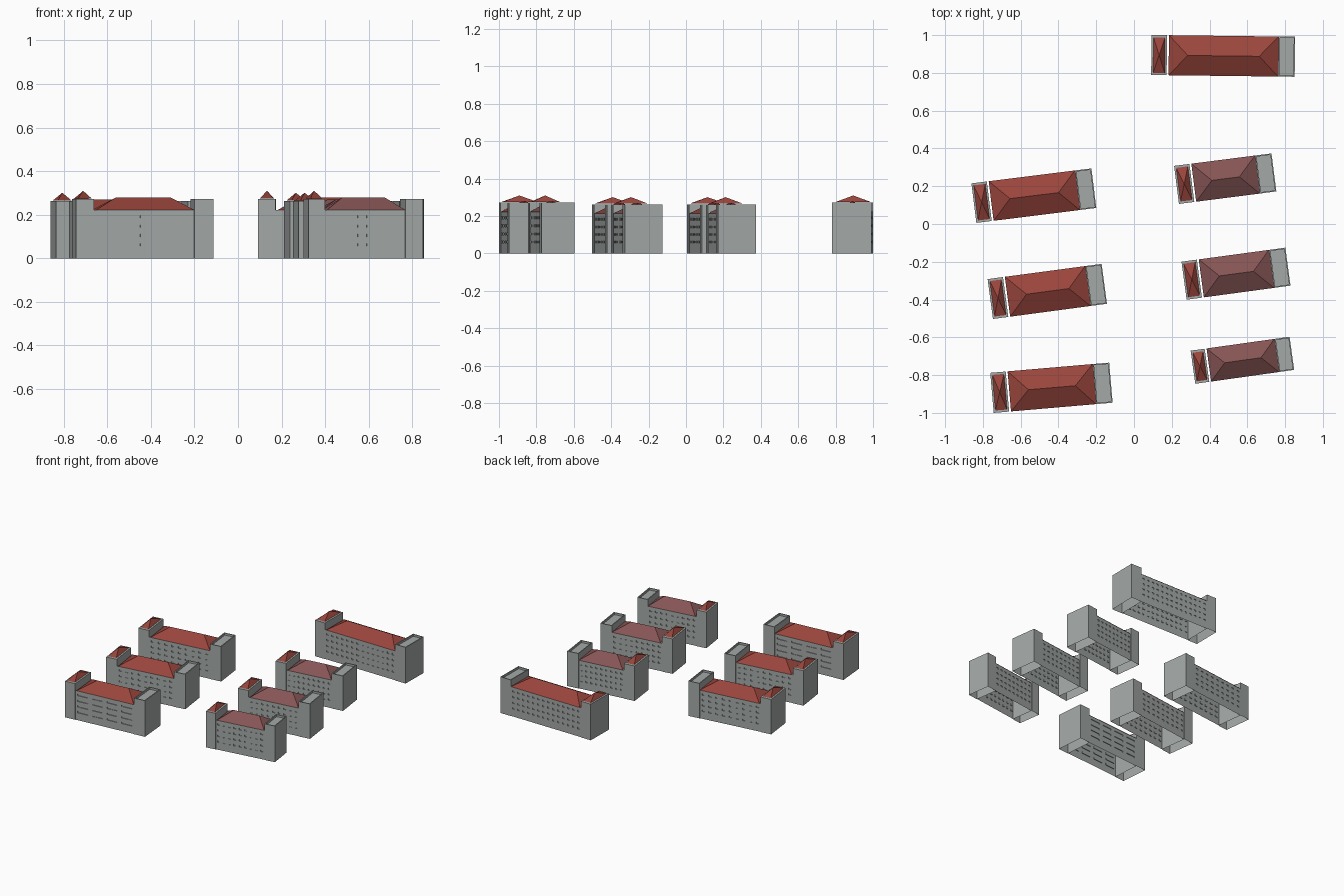
import bpy, bmesh, math
from mathutils import Matrix, Vector

cube = bpy.data.objects.get("Cube")
if cube:
    bpy.data.objects.remove(cube, do_unlink=True)


def material(name, rgb):
    m = bpy.data.materials.new(name)
    m.use_nodes = True
    m.diffuse_color = (*rgb, 1)
    m.node_tree.nodes["Principled BSDF"].inputs["Base Color"].default_value = (*rgb, 1)
    return m


GREY = material("wall grey", (0.37, 0.40, 0.39))
RED = material("roof red", (0.32, 0.06, 0.045))
MAUVE = material("roof mauve", (0.24, 0.09, 0.09))


def finish(bm, name, mat, place):
    bmesh.ops.remove_doubles(bm, verts=bm.verts, dist=1e-5)
    mesh = bpy.data.meshes.new(name)
    bm.to_mesh(mesh)
    bm.free()
    mesh.materials.append(mat)
    ob = bpy.data.objects.new(name, mesh)
    ob.matrix_world = place
    bpy.context.collection.objects.link(ob)
    return ob


def face(bm, *points):
    return bm.faces.new([bm.verts.new(p) for p in points])


def tower(name, x0, x1, half, top, place, parapet):
    """Open-bottomed block; the top may be sunk behind a parapet."""
    bm = bmesh.new()
    size = Matrix.Diagonal((x1 - x0, 2 * half, top, 1))
    bmesh.ops.create_cube(bm, size=1, matrix=Matrix.Translation(((x0 + x1) / 2, 0, top / 2)) @ size)
    bm.normal_update()
    bmesh.ops.delete(bm, geom=[f for f in bm.faces if f.normal.z < -0.5], context='FACES')
    if parapet:
        cap = [f for f in bm.faces if f.normal.z > 0.5]
        bmesh.ops.inset_region(bm, faces=cap, thickness=0.01)
        deck = bmesh.ops.extrude_discrete_faces(bm, faces=cap)["faces"]
        bmesh.ops.translate(bm, vec=(0, 0, -0.015), verts=list({v for f in deck for v in f.verts}))
    finish(bm, name, GREY, place)


def cuts(start, end, count, share):
    """Edges of evenly spaced openings, with solid wall between them."""
    pitch = (end - start) / count
    edges = [start]
    for i in range(count):
        mid = start + (i + 0.5) * pitch
        edges += [mid - pitch * share / 2, mid + pitch * share / 2]
    return edges + [end]


def main_block(name, x0, x1, half, eave, columns, rows, share, place):
    """Hollow body whose long walls carry rows of recessed windows."""
    bm = bmesh.new()
    xs = cuts(x0, x1, columns, share)
    zs = [0] + cuts(0.04, eave - 0.01, rows, 0.28) + [eave]
    for side in (-1, 1):
        y = side * half
        windows = []
        for i in range(len(xs) - 1):
            for j in range(len(zs) - 1):
                a, b, c, d = xs[i], xs[i + 1], zs[j], zs[j + 1]
                if side > 0:
                    a, b = b, a
                f = face(bm, (a, y, c), (b, y, c), (b, y, d), (a, y, d))
                if i % 2 == 1 and j % 2 == 0 and 0 < j < len(zs) - 2:
                    windows.append(f)
        panes = bmesh.ops.extrude_discrete_faces(bm, faces=windows)["faces"]
        bmesh.ops.translate(bm, vec=(0, -side * 0.005, 0),
                            verts=list({v for f in panes for v in f.verts}))
    for x, s in ((x0, 1), (x1, -1)):
        face(bm, (x, s * half, 0), (x, -s * half, 0), (x, -s * half, eave), (x, s * half, eave))
    finish(bm, name, GREY, place)


def hip_roof(name, x0, x1, half, base, top, hip, mat, place):
    """Four slopes meeting at a ridge, or at a point when the hips meet."""
    bm = bmesh.new()
    a, b, c, d = [Vector(p) for p in ((x0, -half, base), (x1, -half, base),
                                      (x1, half, base), (x0, half, base))]
    r0, r1 = Vector((x0 + hip, 0, top)), Vector((x1 - hip, 0, top))
    face(bm, d, a, r0)
    face(bm, b, c, r1)
    if (r1 - r0).length > 0.001:
        face(bm, a, b, r1, r0)
        face(bm, c, d, r0, r1)
    else:
        face(bm, a, b, r0)
        face(bm, c, d, r0)
    face(bm, d, c, b, a)
    finish(bm, name, mat, place)


def building(name, x, y, length, width, angle, top, mat, columns=9, rows=4, share=0.4):
    place = Matrix.Translation((x, y, 0)) @ Matrix.Rotation(math.radians(angle), 4, 'Z')
    end, half = length / 2, width / 2
    w = 0.082 if width > 0.19 else 0.075
    west, east = -end + w, end - w - 0.006
    eave = top - 0.05
    tower(name + " west tower", -end, west, half, top, place, False)
    tower(name + " east tower", east, end, half, top, place, True)
    main_block(name + " main block", west, east, half - 0.003, eave, columns, rows, share, place)
    hip_roof(name + " main roof", west + 0.01, east, half, eave, top + 0.008, 0.1 * width / 0.21, mat, place)
    hip_roof(name + " tower roof", -end + 0.01, west - 0.01, half - 0.012,
             top + 0.003, top + 0.038, w / 2 - 0.01, RED, place)


building("north hall", 0.472, 0.89, 0.76, 0.212, -0.7, 0.272, RED, columns=14)
building("west hall a", -0.53, 0.15, 0.64, 0.211, 7.1, 0.263, RED)
building("west hall b", -0.459, -0.357, 0.609, 0.213, 7.6, 0.263, RED)
building("west hall c", -0.437, -0.867, 0.632, 0.213, 4.9, 0.272, RED, columns=4, share=0.7)
building("east hall a", 0.483, 0.24, 0.52, 0.203, 7.3, 0.263, MAUVE)
building("east hall b", 0.54, -0.263, 0.555, 0.203, 7.7, 0.263, MAUVE)
building("east hall c", 0.574, -0.7215, 0.529, 0.177, 8, 0.272, MAUVE)
